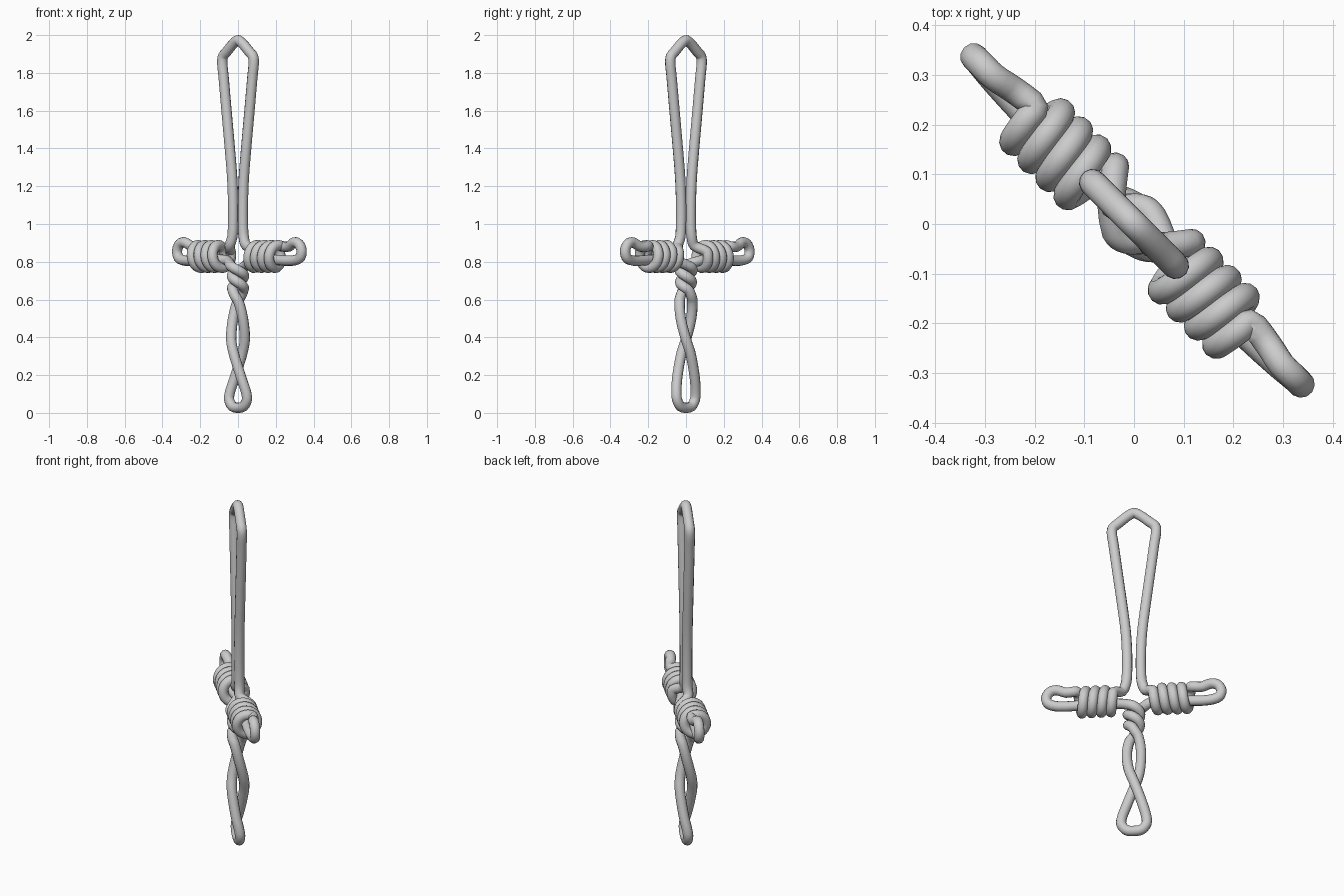
import bpy
from math import sin, cos, radians, sqrt
from mathutils import Vector

if "Cube" in bpy.data.objects:
    bpy.data.objects.remove(bpy.data.objects["Cube"])

R = 0.0275                      # wire radius


def world(u, v, z):
    """The sword lies in a vertical plane running diagonally along (1, -1)."""
    return Vector(((u + v) / sqrt(2), (v - u) / sqrt(2), z))


def lerp_table(table, z):
    for a, b in zip(table, table[1:]):
        if z <= b[0]:
            t = (z - a[0]) / (b[0] - a[0])
            return [p + (q - p) * t for p, q in zip(a[1:], b[1:])]
    return table[-1][1:]


def half_wire(s):
    """One half of the bent wire, from the pommel loop up to the blade tip."""
    pts = []
    # pommel loop and twisted grip: height, twist angle, radius
    pts.append(world(s * 0.04, 0, 0.034))
    twist = [(0.07, 0, 0.067), (0.11, -5, 0.066), (0.17, -20, 0.053),
             (0.25, -50, 0.037), (0.32, -92, 0.033), (0.39, -135, 0.036),
             (0.50, -182, 0.038), (0.59, -222, 0.034), (0.65, -290, 0.031),
             (0.69, -400, 0.031), (0.755, -585, 0.034), (0.79, -690, 0.045)]
    for a, b in zip(twist, twist[1:]):
        n = max(1, round(abs(b[1] - a[1]) / 35))
        for i in range(n):
            z = a[0] + (b[0] - a[0]) * i / n
            ang, r = lerp_table(twist, z)
            c = radians(ang)
            pts.append(world(s * r * cos(c), s * r * sin(c), z))
    # guard core and end loop
    for u, v, z in [(0.09, 0.01, 0.805), (0.16, 0, 0.812), (0.28, 0, 0.81),
                    (0.40, 0.005, 0.806), (0.455, 0.01, 0.822),
                    (0.466, 0.01, 0.86), (0.445, 0.01, 0.895),
                    (0.41, 0.01, 0.903), (0.36, 0.02, 0.88)]:
        pts.append(world(s * u, v, z))
    # guard coil, wound inward
    for i in range(57):
        ph = radians(65 + i * 25)
        pts.append(world(s * (0.305 - 0.2 * i / 56), 0.056 * cos(ph),
                         0.828 + 0.06 * sin(ph)))
    # blade edge
    for u, z in [(0.062, 0.885), (0.043, 0.93), (0.037, 1.0), (0.037, 1.12),
                 (0.044, 1.25), (0.061, 1.4), (0.086, 1.6), (0.108, 1.78),
                 (0.118, 1.86), (0.112, 1.888), (0.085, 1.912), (0.025, 1.962)]:
        pts.append(world(s * u, 0, z))
    return pts


# the whole closed wire
ctrl = ([world(0, 0, R)] + half_wire(1) + [world(0, 0, 2 - R)]
        + half_wire(-1)[::-1])


def smooth_closed(p, steps=3):
    """Centripetal Catmull-Rom through the closed point list."""
    out, n = [], len(p)
    for i in range(n):
        a, b, c, d = (p[(i + k) % n] for k in (-1, 0, 1, 2))
        t1 = (b - a).length ** 0.5
        t2 = t1 + (c - b).length ** 0.5
        t3 = t2 + (d - c).length ** 0.5
        for j in range(steps):
            t = t1 + (t2 - t1) * j / steps
            A = a.lerp(b, t / t1)
            B = b.lerp(c, (t - t1) / (t2 - t1))
            C = c.lerp(d, (t - t2) / (t3 - t2))
            out.append(A.lerp(B, t / t2).lerp(B.lerp(C, (t - t1) / (t3 - t1)),
                                              (t - t1) / (t2 - t1)))
    return out


path = smooth_closed(ctrl)
cu = bpy.data.curves.new("wire_sword", 'CURVE')
cu.dimensions = '3D'
cu.bevel_depth = R
cu.bevel_resolution = 4
sp = cu.splines.new('POLY')
sp.points.add(len(path) - 1)
for q, co in zip(sp.points, path):
    q.co = (*co, 1)
sp.use_cyclic_u = True
ob = bpy.data.objects.new("wire_sword", cu)
bpy.context.collection.objects.link(ob)
bpy.context.view_layer.objects.active = ob
ob.select_set(True)
bpy.ops.object.convert(target='MESH')
bpy.ops.object.shade_smooth()
